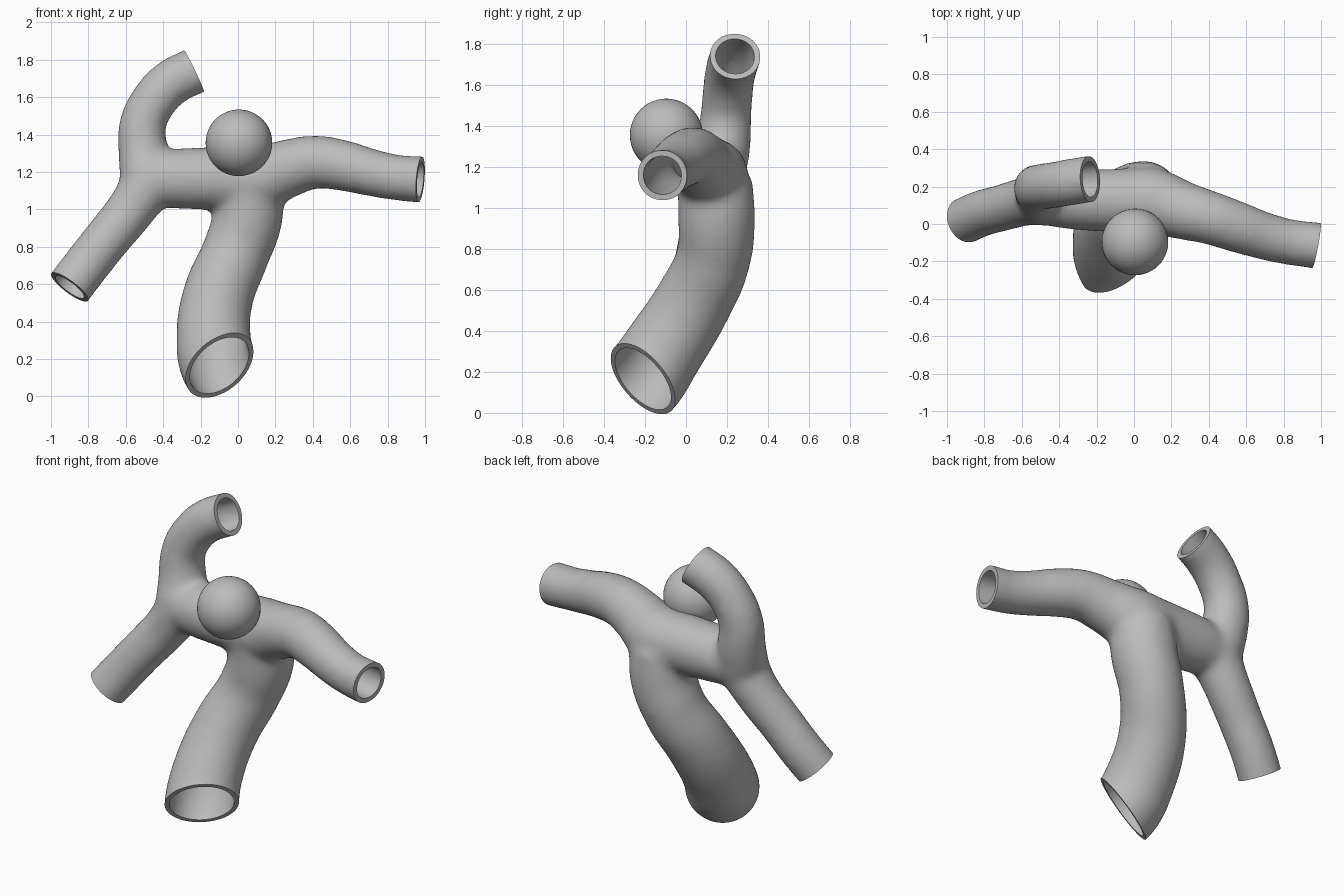
import bpy
from mathutils import Vector

cube = bpy.data.objects.get("Cube")
if cube:
    bpy.data.objects.remove(cube, do_unlink=True)

WALL = 0.027      # thickness of the vessel wall
SHRINK = 0.006    # radius lost while the junctions are smoothed

grey = bpy.data.materials.new("vessel_grey")
grey.use_nodes = True
grey.diffuse_color = (0.5, 0.5, 0.5, 1)
grey.node_tree.nodes["Principled BSDF"].inputs["Base Color"].default_value = (0.5, 0.5, 0.5, 1)

# Each branch: outward direction of its open end, then centre points (x, y, z, radius) from that end inward
BRANCHES = {
    "trunk": ((0.5, -0.65, -0.57), [
        (-0.1, -0.21, 0.165, 0.205), (-0.13, -0.11, 0.31, 0.195), (-0.105, 0.035, 0.54, 0.185),
        (-0.015, 0.135, 0.76, 0.177), (0.05, 0.15, 0.95, 0.183), (0.06, 0.14, 1.13, 0.18)]),
    "left_arm": ((0.98, -0.18, -0.08), [
        (0.975, -0.115, 1.16, 0.12), (0.85, -0.1, 1.17, 0.117), (0.7, -0.065, 1.2, 0.122),
        (0.55, -0.015, 1.237, 0.132), (0.4, 0.035, 1.252, 0.138), (0.27, 0.07, 1.22, 0.15),
        (0.1, 0.12, 1.165, 0.175), (-0.1, 0.125, 1.165, 0.165), (-0.3, 0.13, 1.165, 0.158),
        (-0.47, 0.135, 1.16, 0.14)]),
    "right_lower_arm": ((-0.58, -0.26, -0.77), [
        (-0.9, 0.02, 0.585, 0.12), (-0.82, 0.055, 0.69, 0.12), (-0.71, 0.085, 0.83, 0.12),
        (-0.58, 0.12, 0.99, 0.125), (-0.47, 0.135, 1.15, 0.14)]),
    "right_upper_arm": ((0.9, 0.05, 0.43), [
        (-0.235, 0.24, 1.74, 0.12), (-0.36, 0.22, 1.675, 0.12), (-0.45, 0.205, 1.58, 0.118),
        (-0.51, 0.195, 1.45, 0.12), (-0.505, 0.18, 1.3, 0.13), (-0.48, 0.14, 1.16, 0.145)]),
}


def bake(obj):
    """Apply all modifiers, or turn a curve into a mesh."""
    bpy.context.view_layer.update()
    evaluated = obj.evaluated_get(bpy.context.evaluated_depsgraph_get())
    mesh = bpy.data.meshes.new_from_object(evaluated)
    name = obj.name
    bpy.data.objects.remove(obj, do_unlink=True)
    result = bpy.data.objects.new(name, mesh)
    bpy.context.collection.objects.link(result)
    return result


def tube_network(name, offset, extra):
    """Sweep every branch, run it past its open end, and fuse all into one smooth skin."""
    curve = bpy.data.curves.new(name, "CURVE")
    curve.dimensions = "3D"
    curve.bevel_depth = 1
    curve.bevel_resolution = 8
    curve.use_fill_caps = True
    for direction, points in BRANCHES.values():
        tip = Vector(points[0][:3]) + Vector(direction).normalized() * extra
        path = [(*tip, points[0][3])] + points
        spline = curve.splines.new("BEZIER")
        spline.bezier_points.add(len(path) - 1)
        for knot, (x, y, z, radius) in zip(spline.bezier_points, path):
            knot.co = (x, y, z)
            knot.radius = radius + offset
            knot.handle_left_type = knot.handle_right_type = "AUTO"
    obj = bpy.data.objects.new(name, curve)
    bpy.context.collection.objects.link(obj)
    obj = bake(obj)
    remesh = obj.modifiers.new("fuse", "REMESH")
    remesh.mode = "VOXEL"
    remesh.voxel_size = 0.018
    smooth = obj.modifiers.new("blend", "SMOOTH")
    smooth.factor = 0.5
    smooth.iterations = 20
    return bake(obj)


def combine(target, other, operation):
    mod = target.modifiers.new(operation, "BOOLEAN")
    mod.operation = operation
    mod.solver = "EXACT"
    mod.object = other
    result = bake(target)
    bpy.data.objects.remove(other, do_unlink=True)
    return result


# Outer skin with the round bulge
vessel = tube_network("branching_vessel", SHRINK, 0.12)
bpy.ops.mesh.primitive_uv_sphere_add(segments=48, ring_count=24, radius=0.178,
                                     location=(0.005, -0.096, 1.356))
bulge = bpy.context.object
bulge.name = "round_bulge"
vessel = combine(vessel, bulge, "UNION")

# Hollow channel
vessel = combine(vessel, tube_network("channel", SHRINK - WALL, 0.2), "DIFFERENCE")

# Trim each end flat
for direction, points in BRANCHES.values():
    normal = Vector(direction).normalized()
    width = points[0][3] * 3
    bpy.ops.mesh.primitive_cube_add(size=1, location=Vector(points[0][:3]) + normal * 0.15)
    cutter = bpy.context.object
    cutter.hide_render = True
    cutter.scale = (width, width, 0.3)
    cutter.rotation_euler = normal.to_track_quat("Z", "Y").to_euler()
    vessel = combine(vessel, cutter, "DIFFERENCE")

# Shading and colour
vessel.data.materials.clear()
vessel.data.materials.append(grey)
for face in vessel.data.polygons:
    face.material_index = 0
bpy.ops.object.select_all(action="DESELECT")
vessel.select_set(True)
bpy.context.view_layer.objects.active = vessel
bpy.ops.object.shade_smooth_by_angle(angle=0.6)
